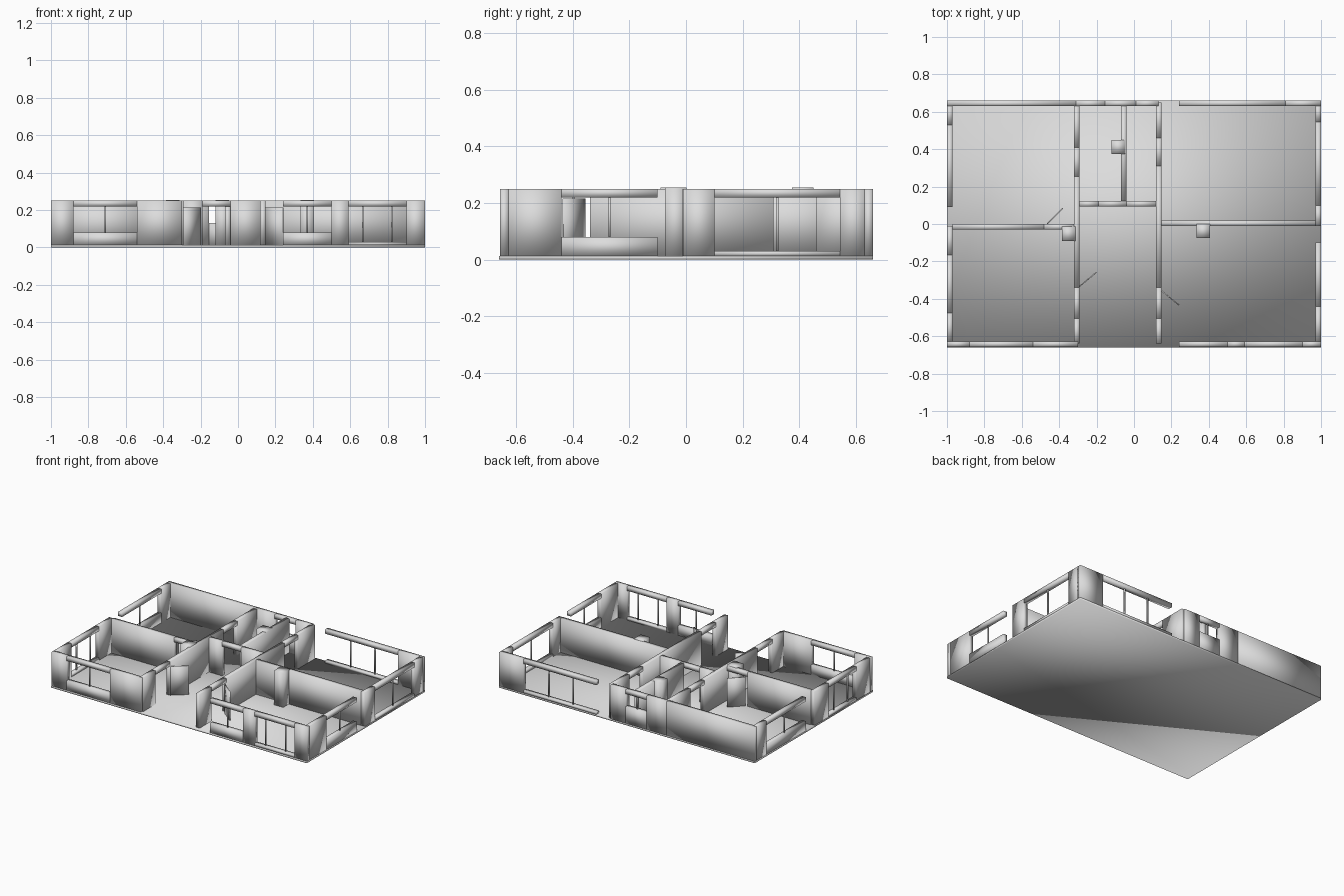
import bpy, math

cube = bpy.data.objects.get("Cube")
if cube:
    bpy.data.objects.remove(cube, do_unlink=True)

plaster = bpy.data.materials.new("pale_grey_plaster")
plaster.use_nodes = True
GREY = (0.72, 0.72, 0.72, 1)
plaster.diffuse_color = GREY
plaster.node_tree.nodes["Principled BSDF"].inputs["Base Color"].default_value = GREY

FLOOR, TOP, HEAD = 0.012, 0.25, 0.22   # floor level, wall top, underside of lintels
HIGH, MID, LOW = 0.13, 0.08, 0.03      # window sill heights
THICK, BAR = 0.03, 0.008


def box(name, x0, x1, y0, y1, z0, z1):
    """Softly shaded box between two corners."""
    bpy.ops.mesh.primitive_cube_add(size=1)
    ob = bpy.context.object
    ob.name = name
    ob.scale = (x1 - x0, y1 - y0, z1 - z0)
    ob.location = ((x0 + x1) / 2, (y0 + y1) / 2, (z0 + z1) / 2)
    bpy.ops.object.transform_apply(location=False, rotation=False, scale=True)
    bpy.ops.object.shade_smooth()
    ob.data.materials.append(plaster)
    return ob


def wall(name, axis, at, pieces):
    """Wall along an axis: solid pieces, doors and windows with bars."""
    def part(label, a, b, z0, z1, t=THICK):
        if axis == "x":
            box(name + label, a, b, at - t / 2, at + t / 2, z0, z1)
        else:
            box(name + label, at - t / 2, at + t / 2, a, b, z0, z1)

    for kind, a, b, *rest in pieces:
        if kind == "solid":
            part("_panel", a, b, FLOOR, TOP)
            continue
        part("_lintel", a, b, HEAD, TOP)
        if kind == "window":
            sill, bars = rest
            part("_sill", a, b, FLOOR, sill)
            for f in bars:
                c = a + (b - a) * f
                part("_window_bar", c - BAR / 2, c + BAR / 2, sill, HEAD, BAR)


ONE, THIRDS, SIDES = (0.5,), (1 / 3, 2 / 3), (0.25, 0.75)

# Floor slab
box("floor_slab", -1, 1, -0.66, 0.66, 0, FLOOR)

# Outer walls
wall("front_wall", "x", -0.642, [
    ("solid", -1, -0.88), ("window", -0.88, -0.54, MID, ONE), ("solid", -0.54, -0.3),
    ("window", 0.24, 0.5, MID, ONE), ("solid", 0.5, 0.59),
    ("window", 0.59, 0.9, LOW, SIDES), ("solid", 0.9, 1)])
wall("back_wall", "x", 0.645, [
    ("solid", -1, -0.31), ("solid", -0.31, -0.155), ("window", -0.155, 0.01, HIGH, ONE),
    ("solid", 0.01, 0.13), ("window", 0.24, 0.81, LOW, THIRDS), ("solid", 0.81, 1)])
wall("right_side_wall", "y", -0.985, [
    ("solid", -0.63, -0.475), ("window", -0.475, -0.165, LOW, SIDES), ("solid", -0.165, -0.01),
    ("window", 0.09, 0.53, MID, ONE), ("solid", 0.53, 0.64)])
wall("left_side_wall", "y", 0.985, [
    ("solid", -0.63, -0.44), ("window", -0.44, -0.1, MID, ONE), ("solid", -0.01, 0.1),
    ("window", 0.1, 0.545, LOW, ONE), ("solid", 0.545, 0.64)])

# Inner walls
wall("right_hall_wall", "y", -0.307, [
    ("solid", -0.64, -0.505), ("door", -0.505, -0.34), ("solid", -0.34, 0.255),
    ("door", 0.255, 0.41), ("solid", 0.41, 0.635)])
wall("left_hall_wall", "y", 0.133, [
    ("solid", -0.64, -0.505), ("door", -0.505, -0.34), ("solid", -0.34, 0.31),
    ("door", 0.31, 0.46), ("solid", 0.46, 0.65)])
wall("right_room_divider", "x", -0.015, [
    ("solid", -0.97, -0.48), ("door", -0.48, -0.32)])
wall("left_room_divider", "x", 0.003, [("solid", 0.145, 0.97)])
wall("hall_end_wall", "x", 0.108, [
    ("solid", -0.295, -0.19), ("door", -0.19, -0.04), ("solid", -0.04, 0.12)])
wall("back_room_divider", "y", -0.055, [("solid", 0.12, 0.635)])

# Square columns
for x, y in ((-0.35, -0.052), (-0.083, 0.412), (0.37, -0.037)):
    box("column", x - 0.036, x + 0.036, y - 0.038, y + 0.038, FLOOR, 0.254)

# Open door leaves, hinged at one end
for x, y, angle, length in ((-0.293, -0.335, 40, 0.12), (0.148, -0.358, -39, 0.12),
                            (-0.465, 0.0, 45, 0.12)):
    a = math.radians(angle)
    leaf = box("door_leaf", 0, length, -0.003, 0.003, FLOOR, HEAD - 0.005)
    leaf.rotation_euler.z = a
    leaf.location.x = x + math.cos(a) * length / 2
    leaf.location.y = y + math.sin(a) * length / 2
